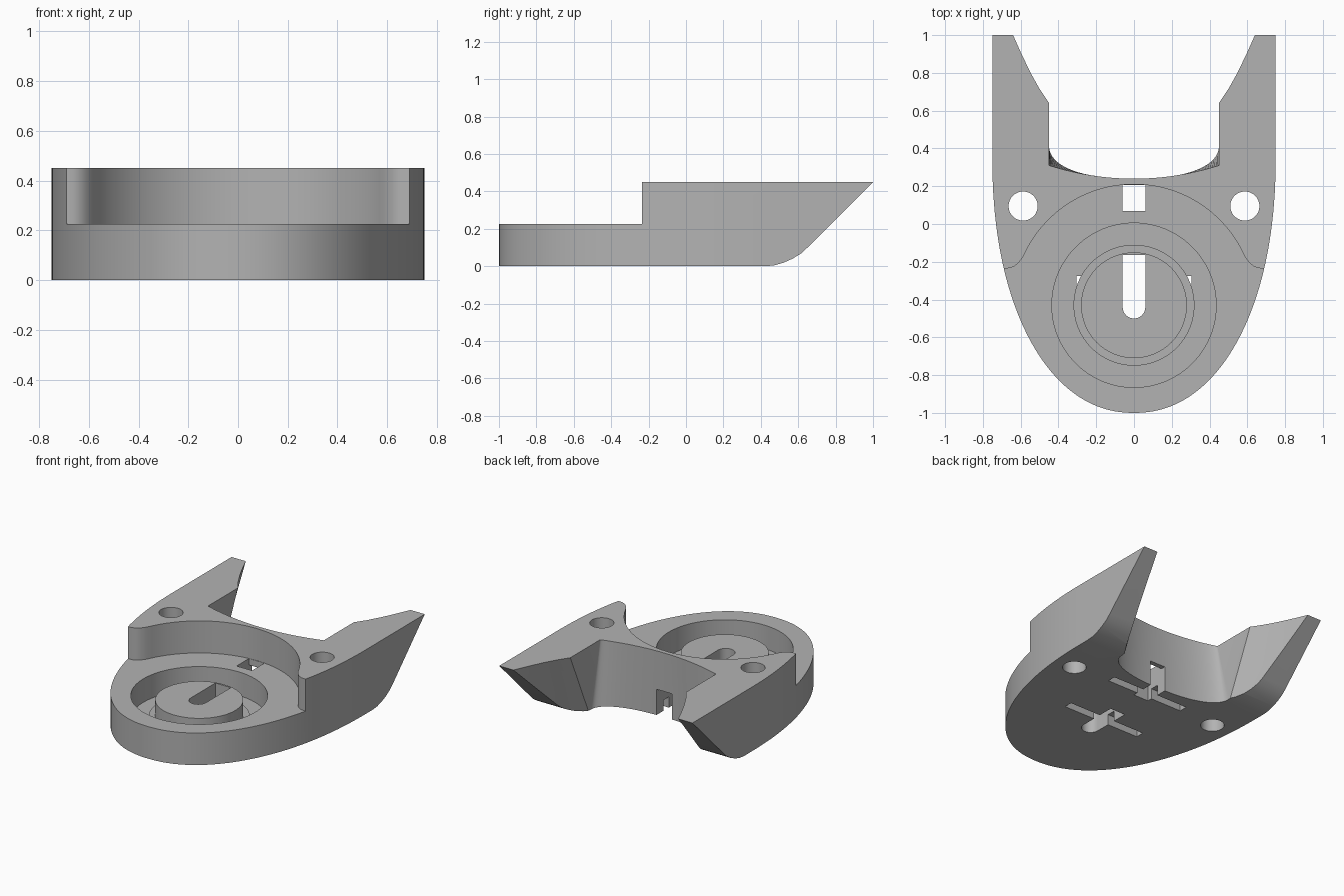
import bpy, bmesh, math

if "Cube" in bpy.data.objects:
    bpy.data.objects.remove(bpy.data.objects["Cube"])

grey = bpy.data.materials.new("plain grey")
grey.use_nodes = True
grey.diffuse_color = (0.45, 0.45, 0.45, 1)
grey.node_tree.nodes["Principled BSDF"].inputs["Base Color"].default_value = (0.45, 0.45, 0.45, 1)


def loft(name, rings):
    """Closed solid through rings, each a list of 3D points."""
    bm = bmesh.new()
    loops = [[bm.verts.new(p) for p in ring] for ring in rings]
    n = len(loops[0])
    for a, b in zip(loops, loops[1:]):
        for i in range(n):
            j = (i + 1) % n
            bm.faces.new((a[i], a[j], b[j], b[i]))
    bm.faces.new(loops[0])
    bm.faces.new(loops[-1])
    bmesh.ops.recalc_face_normals(bm, faces=bm.faces)
    mesh = bpy.data.meshes.new(name)
    bm.to_mesh(mesh)
    bm.free()
    mesh.materials.append(grey)
    obj = bpy.data.objects.new(name, mesh)
    bpy.context.collection.objects.link(obj)
    return obj


def at(points, z):
    return [(x, y, z) for x, y in points]


def prism(name, points, z0, z1):
    return loft(name, [at(points, z0), at(points, z1)])


def mirrored(half):
    """Full loop from a half running from the centre line outwards."""
    return half + [(-x, y) for x, y in reversed(half) if x > 1e-6]


def circle(cx, cy, r, n=64):
    return [(cx + r * math.cos(2 * math.pi * i / n),
             cy + r * math.sin(2 * math.pi * i / n)) for i in range(n)]


def box(x, y0, y1):
    return [(-x, y0), (x, y0), (x, y1), (-x, y1)]


def combine(target, tool, operation="DIFFERENCE"):
    tool.hide_render = True
    mod = target.modifiers.new(tool.name, "BOOLEAN")
    mod.operation = operation
    mod.solver = "EXACT"
    mod.object = tool
    bpy.context.view_layer.objects.active = target
    bpy.ops.object.modifier_apply(modifier=mod.name)
    bpy.data.objects.remove(tool)


TOP, STEP, FLOOR = 0.45, 0.225, 0.06
HUB = -0.43

# Body: rounded nose with straight sides
outline = []
for i in range(41):
    a = math.pi / 2 * i / 40
    outline.append((0.75 * math.sin(a) ** 0.93, 0.35 - 1.35 * math.cos(a) ** 0.93))
outline[-1] = (0.75, 0.35)
body = prism("body", mirrored(outline + [(0.75, 1.0)]), 0, TOP)

# Rear notch: sharp corners at the top, rounded ones below
flare = [(0.45, 0.64), (0.5, 0.715), (0.55, 0.805), (0.6, 0.91), (0.64, 1.0)]
upper, lower = [], []
for i in range(25):
    a = math.pi / 2 * i / 24
    s = math.sin(a)
    upper.append((0.45 * s, 0.24 + 0.07 * s * s))
    lower.append((0.45 * s ** 0.87, 0.42 - 0.18 * max(math.cos(a), 0) ** 0.87))
upper = mirrored(upper + flare + [(0.685, 1.1)])
lower = mirrored(lower + [(x, y - 0.2) for x, y in flare] + [(0.85, 1.3)])
combine(body, loft("notch", [at(lower, -0.1), at(lower, 0), at(upper, TOP), at(upper, 0.6)]))

# Sloped underside of the arms
slope = [(0.42, 0), (0.47, 0.004), (0.52, 0.018), (0.57, 0.04), (0.615, 0.068),
         (0.65, 0.1), (1.1, 0.55), (1.3, 0.55), (1.3, -0.1), (0.42, -0.1)]
combine(body, loft("slope", [[(x, y, z) for y, z in slope] for x in (-1, 1)]))

# Lower front deck with a concave step
step = []
for i in range(33):
    a = math.radians(63) * i / 32
    step.append((0.64 * math.sin(a), HUB + 0.64 * math.cos(a)))
step += [(0.588, -0.175), (0.61, -0.205), (0.635, -0.225), (0.66, -0.234),
         (0.69, -0.235), (0.9, -0.235), (0.9, -1.2), (0, -1.2)]
combine(body, prism("step", mirrored(step), STEP, 0.7))

# Round recess with a stepped hub
combine(body, prism("recess", circle(0, HUB, 0.435, 96), FLOOR, 0.35))
combine(body, prism("hub_ledge", circle(0, HUB, 0.32, 96), 0.03, 0.085), "UNION")
combine(body, prism("hub", circle(0, HUB, 0.28, 96), 0.03, 0.195), "UNION")

# Keyhole slot through the hub
slot = [(0.06, -0.165), (-0.06, -0.165)]
for i in range(17):
    a = math.pi * (1 + i / 16)
    slot.append((0.06 * math.cos(a), -0.44 + 0.06 * math.sin(a)))
combine(body, prism("hub_slot", slot, -0.1, 0.4))

# Rear slot: open to the deck, then a tunnel out of the back wall
combine(body, prism("deck_slot", box(0.06, 0.07, 0.207), -0.1, STEP + 0.01))
combine(body, prism("tunnel", box(0.06, 0.15, 0.35), -0.1, 0.18))

# Cross slits in the underside
for y in (-0.335, 0.105):
    combine(body, prism("slit", box(0.305, y, y + 0.06), -0.1, 0.075))

# Screw holes
for side in (-1, 1):
    combine(body, prism("screw_hole", circle(side * 0.587, 0.095, 0.077, 48), -0.1, 0.7))

# Shading
body.data.materials.clear()
body.data.materials.append(grey)
for poly in body.data.polygons:
    poly.material_index = 0
bpy.ops.object.select_all(action="DESELECT")
body.select_set(True)
bpy.context.view_layer.objects.active = body
bpy.ops.object.shade_smooth_by_angle(angle=math.radians(25))
